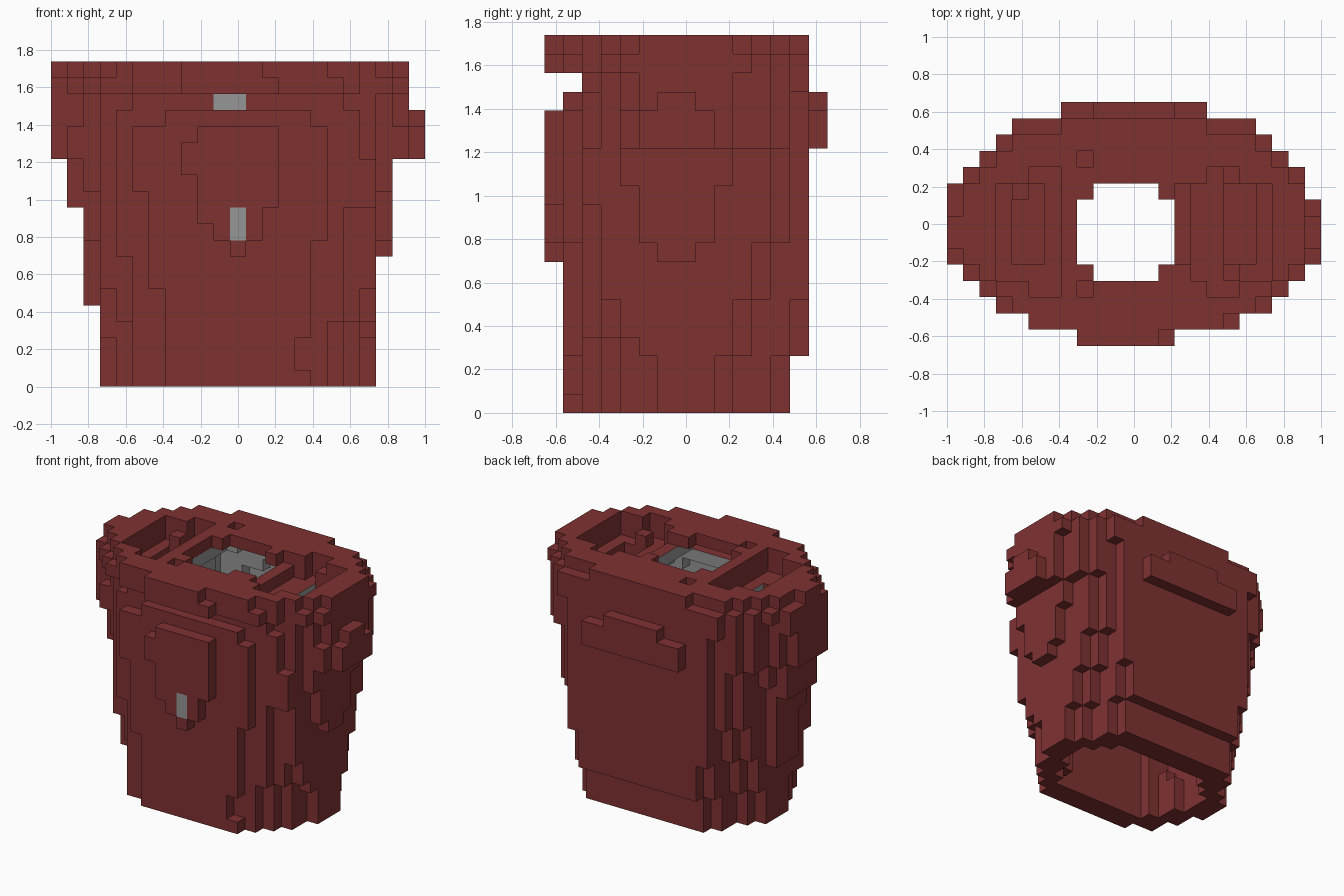
import bpy, bmesh

if "Cube" in bpy.data.objects:
    bpy.data.objects.remove(bpy.data.objects["Cube"])

U = 2 / 23                      # block size
NX, NY, NZ = 23, 15, 20         # blocks across, deep, tall


def box(i0, i1, j0, j1, k0, k1):
    return {(i, j, k) for i in range(i0, i1) for j in range(j0, j1) for k in range(k0, k1)}


def material(name, rgb):
    m = bpy.data.materials.new(name)
    m.diffuse_color = (*rgb, 1)
    m.use_nodes = True
    m.node_tree.nodes["Principled BSDF"].inputs["Base Color"].default_value = m.diffuse_color
    return m


def tier(k0, k1, inset, fronts, backs):
    """Stepped oval: nested boxes, each one block narrower and reaching further front and back."""
    cells = set()
    for n, (f, b) in enumerate(zip(fronts, backs)):
        cells |= box(inset + n, NX - inset - n, f, b, k0, k1)
    return cells


# Tapered torso and wide shoulders
solid = set()
for t in [
    (0, 3, 3, (6, 4, 2, 2, 1), (9, 10, 12, 13, 13)),
    (3, 4, 3, (5, 4, 2, 2, 1), (10, 11, 13, 14, 14)),
    (4, 6, 3, (4, 3, 2, 2, 1), (10, 11, 13, 14, 14)),
    (6, 9, 3, (3, 3, 2, 2, 1), (11, 12, 14, 14, 14)),
    (9, 12, 2, (5, 3, 2, 2, 1), (9, 12, 13, 14, 14)),
    (12, 14, 2, (4, 3, 2, 2, 1), (10, 12, 13, 14, 14)),
    (14, 16, 0, (5, 4, 4, 3, 2, 2, 1), (9, 10, 12, 13, 13, 14, 14)),
    (16, 17, 0, (5, 5, 4, 3, 2, 2, 2, 1), (9, 10, 12, 13, 13, 14, 14, 14)),
]:
    solid |= tier(*t)

# Collar: recessed neck groove, overhanging rim and a narrower top layer
solid |= tier(17, 18, 0, (5, 5, 4, 3, 3, 2), (10, 10, 12, 13, 14, 14))
solid |= tier(18, 19, 0, (5, 4, 3, 2, 2, 1), (10, 11, 12, 13, 14, 14))
solid |= tier(19, 20, 1, (5, 4, 3, 2, 1, 1, 1), (10, 11, 12, 13, 13, 13, 14))
solid |= box(8, 14, 0, 2, 18, 20) | box(0, 1, 6, 8, 19, 20)
solid -= box(22, 23, 0, NY, 17, 20) | box(19, 20, 2, 3, 18, 20)
solid -= box(13, 14, 0, 1, 19, 20) | box(17, 18, 1, 2, 19, 20)

# Uneven side steps
solid |= box(2, 3, 6, 9, 5, 9) | box(20, 21, 6, 8, 8, 9) | box(1, 2, 5, 9, 11, 14)
solid |= box(5, 6, 1, 2, 12, 16) | box(6, 7, 1, 2, 6, 9) | box(4, 5, 2, 3, 8, 9)
solid |= box(3, 4, 4, 9, 3, 4) | box(19, 20, 2, 3, 11, 14)
solid -= box(15, 16, 1, 2, 1, 3) | box(17, 18, 2, 3, 0, 4) | box(18, 19, 2, 3, 9, 11)
solid -= box(22, 23, 5, 6, 16, 17) | box(22, 23, 8, 9, 16, 17)

# Back shoulder plate with a raised middle
solid |= box(7, 16, 14, 15, 14, 16) | box(9, 14, 14, 15, 16, 17)

# Pointed chest plate
for i0, i1, k0, k1 in [(9, 14, 15, 16), (8, 14, 13, 15), (9, 14, 11, 13),
                       (9, 13, 10, 11), (10, 13, 9, 10), (11, 12, 8, 9)]:
    solid |= box(i0, i1, 0, 1, k0, k1)

# Shoulder recesses, deeper in the middle, and small pits in the top
solid -= box(3, 7, 4, 10, 18, 20) | box(5, 7, 3, 11, 18, 20) | box(4, 6, 5, 10, 16, 18)
solid -= box(15, 20, 4, 10, 18, 20) | box(16, 18, 3, 11, 18, 20) | box(17, 19, 5, 10, 16, 18)
solid -= box(8, 9, 11, 12, 19, 20) | box(8, 9, 3, 4, 19, 20) | box(14, 15, 5, 10, 19, 20)
solid |= box(4, 5, 9, 10, 16, 19) | box(17, 18, 10, 11, 18, 19) | box(17, 18, 4, 5, 18, 19)

# Hollow inside, open at the bottom, with thicker lower walls
ring = [(a, b, 0) for a in (-1, 0, 1) for b in (-1, 0, 1)] + [(0, 0, 1), (0, 0, -1)]
thick = ring + [(-2, 0, 0), (2, 0, 0), (0, -2, 0), (0, 2, 0)]
cavity = {c for c in solid if all(
    c[2] + d[2] < 0 or (c[0] + d[0], c[1] + d[1], c[2] + d[2]) in solid
    for d in (thick if c[2] < 7 else ring))}
neck = box(8, 14, 5, 9, 16, 20) | box(9, 13, 4, 10, 16, 20)
cavity |= {c for c in neck if c[2] < 19}
solid -= cavity | neck

# Grey blocks: chest clasp, collar clasp and inner shoulder walls
grey = box(11, 12, 0, 1, 9, 11) | box(10, 12, 2, 3, 17, 18)
solid |= grey
grey |= box(6, 7, 5, 10, 16, 18) | box(16, 17, 5, 10, 16, 18)

# Skin the blocks; the lining near the neck is grey
bm = bmesh.new()
verts = {}


def vert(p):
    if p not in verts:
        verts[p] = bm.verts.new((p[0] * U - 1, p[1] * U - NY * U / 2, p[2] * U))
    return verts[p]


for c in sorted(solid):
    for axis in range(3):
        for side in (0, 1):
            nb = list(c)
            nb[axis] += 2 * side - 1
            nb = tuple(nb)
            if nb in solid:
                continue
            a, b = (axis + 1) % 3, (axis + 2) % 3
            corners = []
            for da, db in ((0, 0), (1, 0), (1, 1), (0, 1)):
                p = list(c)
                p[axis] += side
                p[a] += da
                p[b] += db
                corners.append(vert(tuple(p)))
            face = bm.faces.new(corners if side else corners[::-1])
            lining = nb in cavity and nb[2] >= 13 and axis != 2
            face.material_index = int(lining or (c in grey and axis != 2))

mesh = bpy.data.meshes.new("torso_shell")
bm.to_mesh(mesh)
bm.free()
mesh.materials.append(material("dark_red", (0.212, 0.031, 0.031)))
mesh.materials.append(material("grey_lining", (0.305, 0.305, 0.305)))
bpy.context.collection.objects.link(bpy.data.objects.new("torso_shell", mesh))
